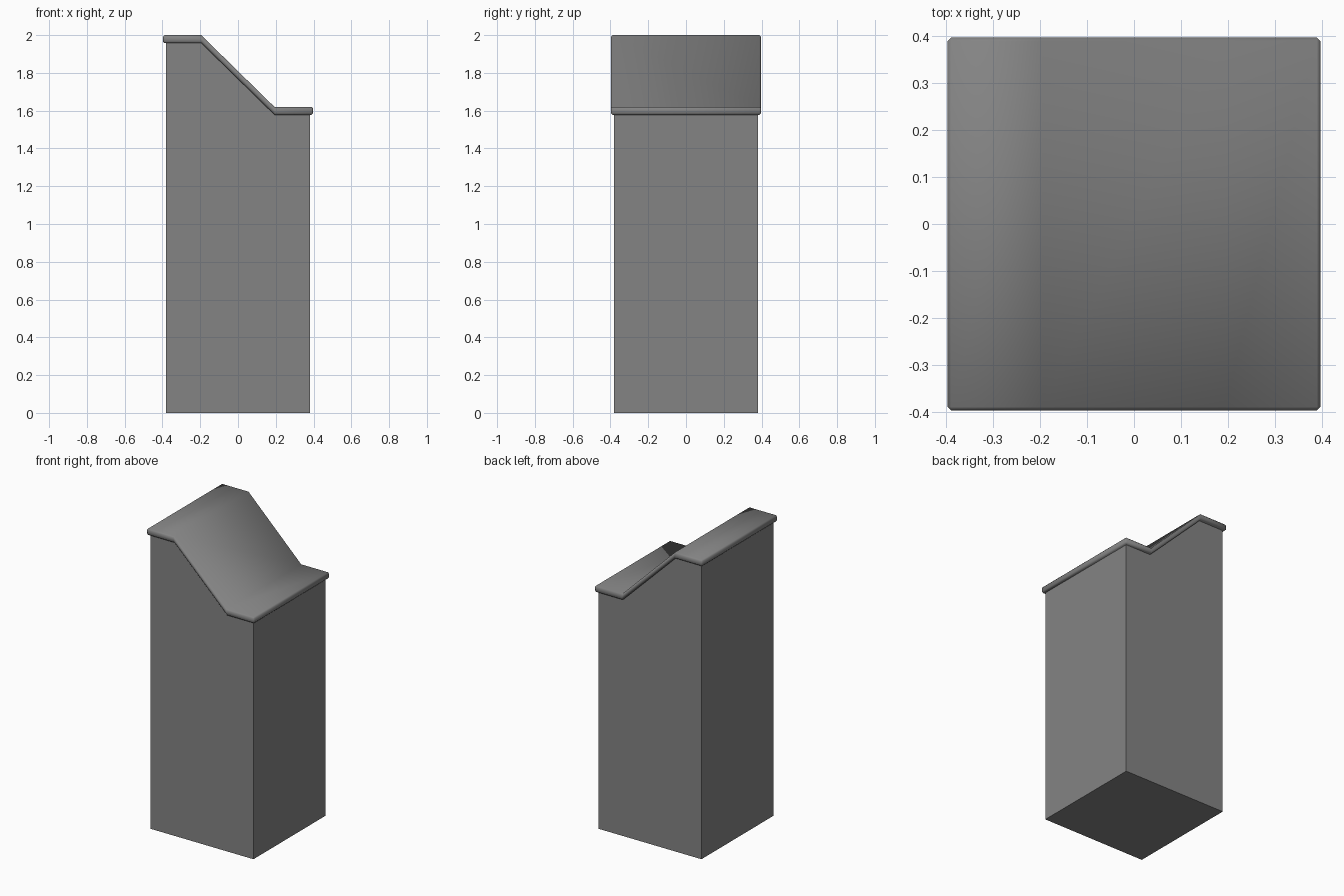
import bpy, bmesh, math

if "Cube" in bpy.data.objects:
    bpy.data.objects.remove(bpy.data.objects["Cube"])

grey = bpy.data.materials.new("mid_grey")
grey.diffuse_color = (0.23, 0.23, 0.23, 1)
grey.use_nodes = True
grey.node_tree.nodes["Principled BSDF"].inputs["Base Color"].default_value = grey.diffuse_color


def extrude_profile(name, profile, half_depth):
    """Extrude an x-z outline symmetrically along y."""
    bm = bmesh.new()
    face = bm.faces.new([bm.verts.new((x, -half_depth, z)) for x, z in profile])
    new = bmesh.ops.extrude_face_region(bm, geom=[face])["geom"]
    verts = [v for v in new if isinstance(v, bmesh.types.BMVert)]
    bmesh.ops.translate(bm, verts=verts, vec=(0, 2 * half_depth, 0))
    bmesh.ops.recalc_face_normals(bm, faces=bm.faces)
    mesh = bpy.data.meshes.new(name)
    bm.to_mesh(mesh)
    bm.free()
    obj = bpy.data.objects.new(name, mesh)
    bpy.context.collection.objects.link(obj)
    mesh.materials.append(grey)
    return obj


def stepped_line(half_width, drop):
    """Flat, 45 degree slope, flat: the line both parts follow."""
    return [(-half_width, 2 - drop), (-0.195, 2 - drop),
            (0.193, 1.62 - drop), (half_width, 1.62 - drop)]


# Pillar body, closed under the cap
extrude_profile("pillar_body",
                [(0.38, 0), (-0.38, 0)] + stepped_line(0.38, 0.035), 0.38)

# Overhanging cap slab with thin bevelled rim
cap = extrude_profile("sloped_cap",
                      stepped_line(0.397, 0) + stepped_line(0.397, 0.042)[::-1], 0.397)
bevel = cap.modifiers.new("rim_bevel", "BEVEL")
bevel.width = 0.008
bevel.segments = 1
bevel.limit_method = "ANGLE"
bevel.angle_limit = math.radians(60)
for p in cap.data.polygons:
    p.use_smooth = True
